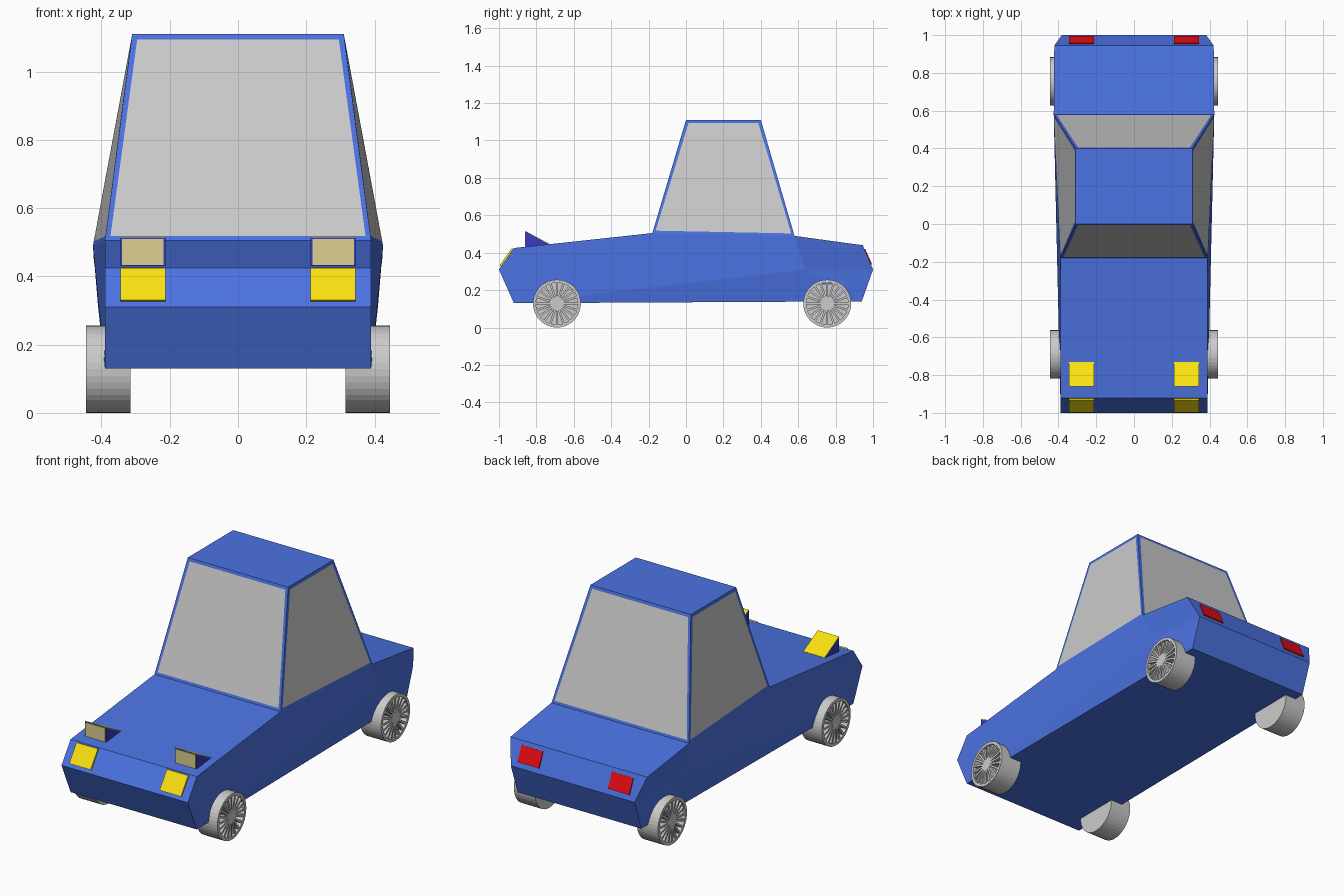
import bpy, bmesh, math
from mathutils import Matrix, Vector

if "Cube" in bpy.data.objects:
    bpy.data.objects.remove(bpy.data.objects["Cube"])


def material(name, rgb):
    m = bpy.data.materials.new(name)
    m.diffuse_color = (*rgb, 1)
    m.use_nodes = True
    m.node_tree.nodes["Principled BSDF"].inputs["Base Color"].default_value = m.diffuse_color
    return m


BLUE = material("body_blue", (0.07, 0.17, 0.76))
DARK_BLUE = material("pod_blue", (0.04, 0.04, 0.55))
YELLOW = material("lamp_yellow", (0.95, 0.76, 0.005))
PALE = material("lamp_pale_yellow", (0.72, 0.64, 0.28))
RED = material("lamp_red", (0.8, 0.003, 0.007))


def finish(name, bm, mat=None, recalc=True):
    if recalc:
        bmesh.ops.recalc_face_normals(bm, faces=bm.faces[:])
    me = bpy.data.meshes.new(name)
    bm.to_mesh(me)
    bm.free()
    if mat:
        me.materials.append(mat)
    ob = bpy.data.objects.new(name, me)
    bpy.context.collection.objects.link(ob)
    return ob


def prism_pair(name, profile, x0, x1, mat):
    """Side profile (y, z) extruded from x0 to x1, made on both sides."""
    for side, s in (("right", 1), ("left", -1)):
        bm = bmesh.new()
        f = bm.faces.new([bm.verts.new((s * x0, y, z)) for y, z in profile])
        ext = bmesh.ops.extrude_face_region(bm, geom=[f])["geom"]
        bmesh.ops.translate(bm, vec=(s * (x1 - x0), 0, 0),
                            verts=[v for v in ext if isinstance(v, bmesh.types.BMVert)])
        finish(f"{side}_{name}", bm, mat)


# Body shell: outline points as (half width, y, z), plus a crease point on each flank
outline = [(0.39, -0.92, 0.13), (0.39, -1.0, 0.31), (0.39, -0.92, 0.425),
           (0.39, -0.18, 0.505), (0.425, 0.58, 0.49), (0.422, 0.945, 0.44),
           (0.382, 1.0, 0.31), (0.382, 0.94, 0.14)]
crease = (0.41, 0.64, 0.31)
flank = [(0, 1, 2, 3), (0, 3, 4, 8), (4, 5, 6, 8), (8, 6, 7), (0, 8, 7)]
bm = bmesh.new()
sides = [[bm.verts.new((s * x, y, z)) for x, y, z in outline + [crease]] for s in (1, -1)]
for vs in sides:
    for idx in flank:
        bm.faces.new([vs[i] for i in idx])
n = len(outline)
for i in range(n):
    j = (i + 1) % n
    bm.faces.new((sides[0][i], sides[0][j], sides[1][j], sides[1][i]))
finish("car_body", bm, BLUE)

# Cabin: tapered frame whose four sides are inset and filled with glass
base = [(0.39, -0.18, 0.505), (0.425, 0.58, 0.49), (-0.425, 0.58, 0.49), (-0.39, -0.18, 0.505)]
roof = [(0.31, 0, 1.11), (0.31, 0.4, 1.11), (-0.31, 0.4, 1.11), (-0.31, 0, 1.11)]
bm = bmesh.new()
b = [bm.verts.new(p) for p in base]
r = [bm.verts.new(p) for p in roof]
bm.faces.new(r)
walls = [bm.faces.new((b[i], b[(i + 1) % 4], r[(i + 1) % 4], r[i])) for i in range(4)]
bm.normal_update()
bmesh.ops.inset_individual(bm, faces=walls, thickness=0.022)
for name, f in zip(("right_window", "rear_window", "left_window", "windscreen"), walls):
    pane = bmesh.new()
    pane.faces.new([pane.verts.new(v.co) for v in f.verts])
    finish(name, pane, recalc=False)
bmesh.ops.delete(bm, geom=walls, context='FACES_ONLY')
finish("cabin_frame", bm, BLUE, recalc=False)

# Lamps on the sloping nose and tail
prism_pair("headlight", [(-0.923, 0.420), (-0.932, 0.424), (-0.997, 0.331), (-0.988, 0.327)],
           0.213, 0.345, YELLOW)
prism_pair("tail_light", [(0.950, 0.416), (0.958, 0.420), (0.995, 0.339), (0.987, 0.335)],
           0.213, 0.345, RED)

# Pop-up lamps: wedge pod, pale front lens, yellow lid
prism_pair("popup_pod", [(-0.858, 0.425), (-0.858, 0.513), (-0.73, 0.443)], 0.213, 0.345, DARK_BLUE)
prism_pair("popup_lens", [(-0.857, 0.433), (-0.861, 0.433), (-0.861, 0.510), (-0.857, 0.510)],
           0.218, 0.340, PALE)
prism_pair("popup_lid", [(-0.858, 0.512), (-0.858, 0.516), (-0.73, 0.447), (-0.73, 0.443)],
           0.213, 0.345, YELLOW)


# Wheels: lathed drum with a shallow dish, filled with thin spokes and a hub
R, SPOKES, OUT, DISH = 0.128, 20, 0.445, 0.397


def wheel(name, s, y):
    bm = bmesh.new()
    prof = [(0, 0.315), (R, 0.315), (R, OUT), (0.112, OUT), (0.112, DISH), (0, DISH)]
    vs = [bm.verts.new((x, rad, 0)) for rad, x in prof]
    es = [bm.edges.new(p) for p in zip(vs, vs[1:])]
    bmesh.ops.spin(bm, geom=vs + es, cent=(0, 0, 0), axis=(1, 0, 0),
                   angle=math.tau, steps=40, use_duplicate=False)
    bmesh.ops.remove_doubles(bm, verts=bm.verts[:], dist=1e-5)
    mid, depth = (OUT + DISH) / 2, OUT - DISH
    for i in range(SPOKES):
        m = (Matrix.Rotation(math.tau * i / SPOKES, 4, 'X')
             @ Matrix.Translation((mid - 0.002, 0.070, 0))
             @ Matrix.Diagonal((depth, 0.088, 0.011, 1)))
        bmesh.ops.create_cube(bm, size=1, matrix=m)
    bmesh.ops.create_cone(bm, cap_ends=True, segments=20, radius1=0.034, radius2=0.034, depth=depth,
                          matrix=Matrix.Translation((mid - 0.001, 0, 0)) @ Matrix.Rotation(math.pi / 2, 4, 'Y'))
    bmesh.ops.transform(bm, verts=bm.verts[:],
                        matrix=Matrix.Translation((0, y, R)) @ Matrix.Diagonal((s, 1, 1, 1)))
    finish(name, bm)


for side, s in (("right", 1), ("left", -1)):
    wheel(f"front_{side}_wheel", s, -0.69)
    wheel(f"rear_{side}_wheel", s, 0.755)
